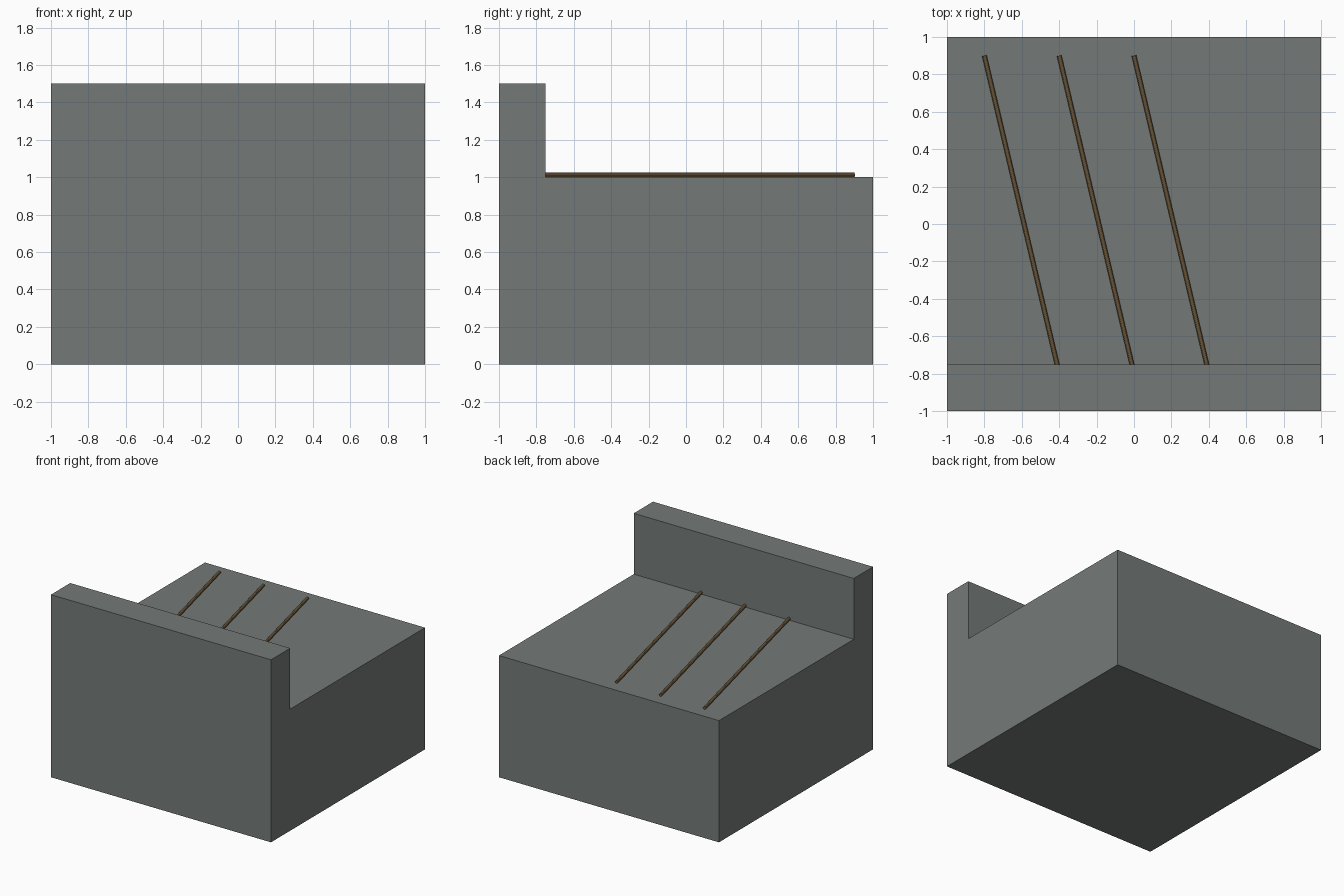
import bpy
import bmesh
from mathutils import Vector

if "Cube" in bpy.data.objects:
    bpy.data.objects.remove(bpy.data.objects["Cube"])


def material(name, rgb):
    m = bpy.data.materials.new(name)
    m.diffuse_color = (*rgb, 1.0)
    m.use_nodes = True
    m.node_tree.nodes["Principled BSDF"].inputs["Base Color"].default_value = m.diffuse_color
    return m


stone = material("grey stone", (0.175, 0.195, 0.187))
wood = material("brown wood", (0.14, 0.09, 0.04))


def add_object(name, bm, mat):
    bmesh.ops.recalc_face_normals(bm, faces=bm.faces)
    me = bpy.data.meshes.new(name)
    bm.to_mesh(me)
    bm.free()
    me.materials.append(mat)
    ob = bpy.data.objects.new(name, me)
    bpy.context.collection.objects.link(ob)
    return ob


# Block with a raised front wall: L-shaped side profile (y, z) extruded along x
profile = [(-1, 0), (1, 0), (1, 1), (-0.75, 1), (-0.75, 1.5), (-1, 1.5)]
bm = bmesh.new()
face = bm.faces.new([bm.verts.new((-1, y, z)) for y, z in profile])
ext = bmesh.ops.extrude_face_region(bm, geom=[face])
bmesh.ops.translate(bm, vec=(2, 0, 0),
                    verts=[v for v in ext["geom"] if isinstance(v, bmesh.types.BMVert)])
add_object("block_and_wall", bm, stone)


# Thin round rods lying on the deck, slanting from the back edge to the wall
RADIUS = 0.0125
for i, x in enumerate((-0.8, -0.4, 0.0)):
    start = Vector((x, 0.9, 1 + RADIUS))
    end = Vector((x + 0.39, -0.755, 1 + RADIUS))
    axis = end - start
    bm = bmesh.new()
    bmesh.ops.create_cone(bm, cap_ends=True, segments=12,
                          radius1=RADIUS, radius2=RADIUS, depth=axis.length)
    rod = add_object(f"deck_rod_{i + 1}", bm, wood)
    rod.location = (start + end) / 2
    rod.rotation_euler = axis.to_track_quat("Z", "Y").to_euler()
    bpy.ops.object.select_all(action="DESELECT")
    rod.select_set(True)
    bpy.context.view_layer.objects.active = rod
    bpy.ops.object.shade_smooth_by_angle()
